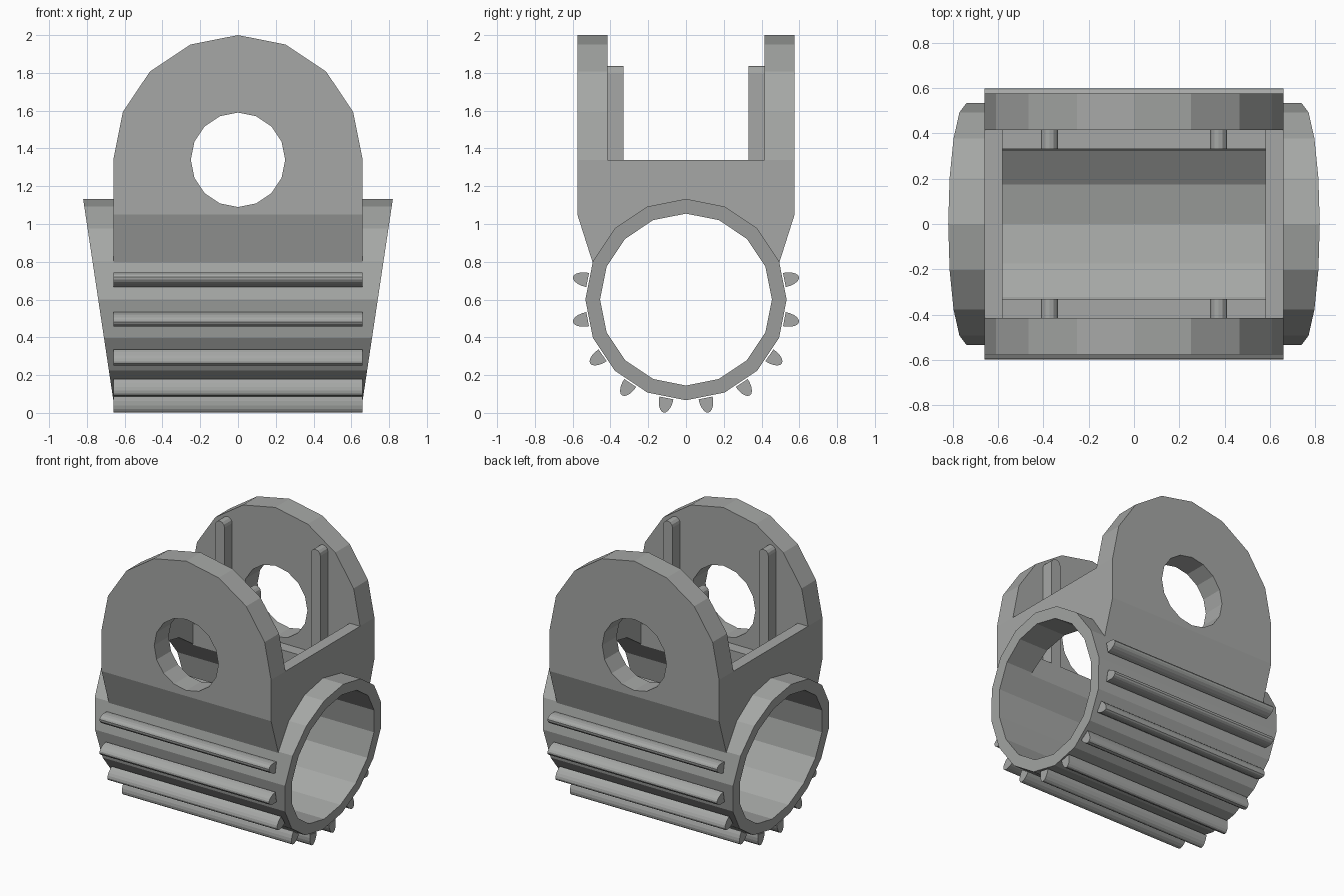
import bpy, bmesh, math
from mathutils import Vector

cube = bpy.data.objects.get("Cube")
if cube:
    bpy.data.objects.remove(cube, do_unlink=True)

grey = bpy.data.materials.new("plain_grey")
grey.use_nodes = True
COLOR = (0.38, 0.39, 0.38, 1)
grey.diffuse_color = COLOR
grey.node_tree.nodes["Principled BSDF"].inputs["Base Color"].default_value = COLOR

AXIS_Z = 0.6       # height of the clamp bore
PIN_Z = 1.34       # height of the pin hole
HALF = 0.66        # half width of the fork


def prism(name, outline, axis, lo, hi):
    """Extrude a 2D outline: axis 'x' takes (y, z), axis 'y' takes (x, z)."""
    def place(p, t):
        return (t, p[0], p[1]) if axis == "x" else (p[0], t, p[1])
    bm = bmesh.new()
    face = bm.faces.new([bm.verts.new(place(p, lo)) for p in outline])
    new = bmesh.ops.extrude_face_region(bm, geom=[face])["geom"]
    step = Vector(place((0, 0), hi - lo))
    bmesh.ops.translate(bm, vec=step, verts=[v for v in new if isinstance(v, bmesh.types.BMVert)])
    bmesh.ops.recalc_face_normals(bm, faces=bm.faces)
    mesh = bpy.data.meshes.new(name)
    bm.to_mesh(mesh)
    bm.free()
    mesh.materials.append(grey)
    obj = bpy.data.objects.new(name, mesh)
    bpy.context.collection.objects.link(obj)
    return obj


def arc(cx, cz, r, start, end, steps, rz=None):
    angles = [math.radians(start + (end - start) * i / steps) for i in range(steps + 1)]
    return [(cx + r * math.cos(a), cz + (rz or r) * math.sin(a)) for a in angles]


def ring(cx, cz, r):
    return arc(cx, cz, r, 0, 360, 16)[:-1]


def rect(a, lo, hi):
    return [(-a, lo), (a, lo), (a, hi), (-a, hi)]


def combine(target, tool, operation):
    """Apply a boolean and discard the tool."""
    mod = target.modifiers.new("bool", "BOOLEAN")
    mod.operation, mod.solver, mod.object = operation, "EXACT", tool
    graph = bpy.context.evaluated_depsgraph_get()
    graph.update()
    mesh = bpy.data.meshes.new_from_object(target.evaluated_get(graph))
    target.modifiers.clear()
    target.data = mesh
    bpy.data.objects.remove(tool, do_unlink=True)


# Fork: rounded front outline crossed with the U-shaped side outline
fork = prism("clamp_fork", [(-HALF, 0.5), (HALF, 0.5)] + arc(0, PIN_Z, HALF, 0, 180, 8),
             "y", -0.8, 0.8)
half_u = [(0.47, 0.72), (0.575, 1.05), (0.575, 2.2), (0.415, 2.2), (0.415, PIN_Z)]
side = prism("side_tool", half_u + [(-y, z) for y, z in reversed(half_u)], "x", -0.9, 0.9)
for v in side.data.vertices:
    v.co.x = math.copysign(1.0, v.co.x)
combine(fork, side, "INTERSECT")

# Clamp tube with both ends leaning outward towards the top
tube = prism("tube_tool", ring(0, AXIS_Z, 0.533), "x", -1, 1)
for v in tube.data.vertices:
    v.co.x *= HALF + 0.15 * (v.co.z - 0.067)
combine(fork, tube, "UNION")

# Bore, pin hole, stepped pocket between the ears
combine(fork, prism("bore_tool", ring(0, AXIS_Z, 0.455), "x", -2, 2), "DIFFERENCE")
combine(fork, prism("pin_tool", ring(0, PIN_Z, 0.25), "y", -2, 2), "DIFFERENCE")
combine(fork, prism("pocket_tool", rect(0.58, 1.06, 1.5), "y", -0.415, 0.415), "DIFFERENCE")
combine(fork, prism("opening_tool", rect(0.58, AXIS_Z, 1.5), "y", -0.33, 0.33), "DIFFERENCE")

# Round-topped guide ribs on the inner faces of the ears
for sx, x_name in ((1, "left"), (-1, "right")):
    for sy, y_name in ((1, "back"), (-1, "front")):
        x = sx * 0.373
        outline = [(x - 0.037, 1.06), (x + 0.037, 1.06)] + arc(x, 1.80, 0.037, 0, 180, 6)
        prism(f"guide_rib_{y_name}_{x_name}", outline, "y", sy * 0.33, sy * 0.42)

# Grip ridges around the lower part of the tube
bullet = arc(0.531, 0, 0.079, -90, 90, 10, 0.038)
for s, name in ((1, "back"), (-1, "front")):
    for k in range(5):
        a = math.radians(11.25 - 22.5 * k)
        c, n = math.cos(a), math.sin(a)
        outline = [(s * (r * c - t * n), AXIS_Z + r * n + t * c) for r, t in bullet]
        prism(f"grip_ridge_{name}_{k + 1}", outline, "x", -HALF, HALF)
